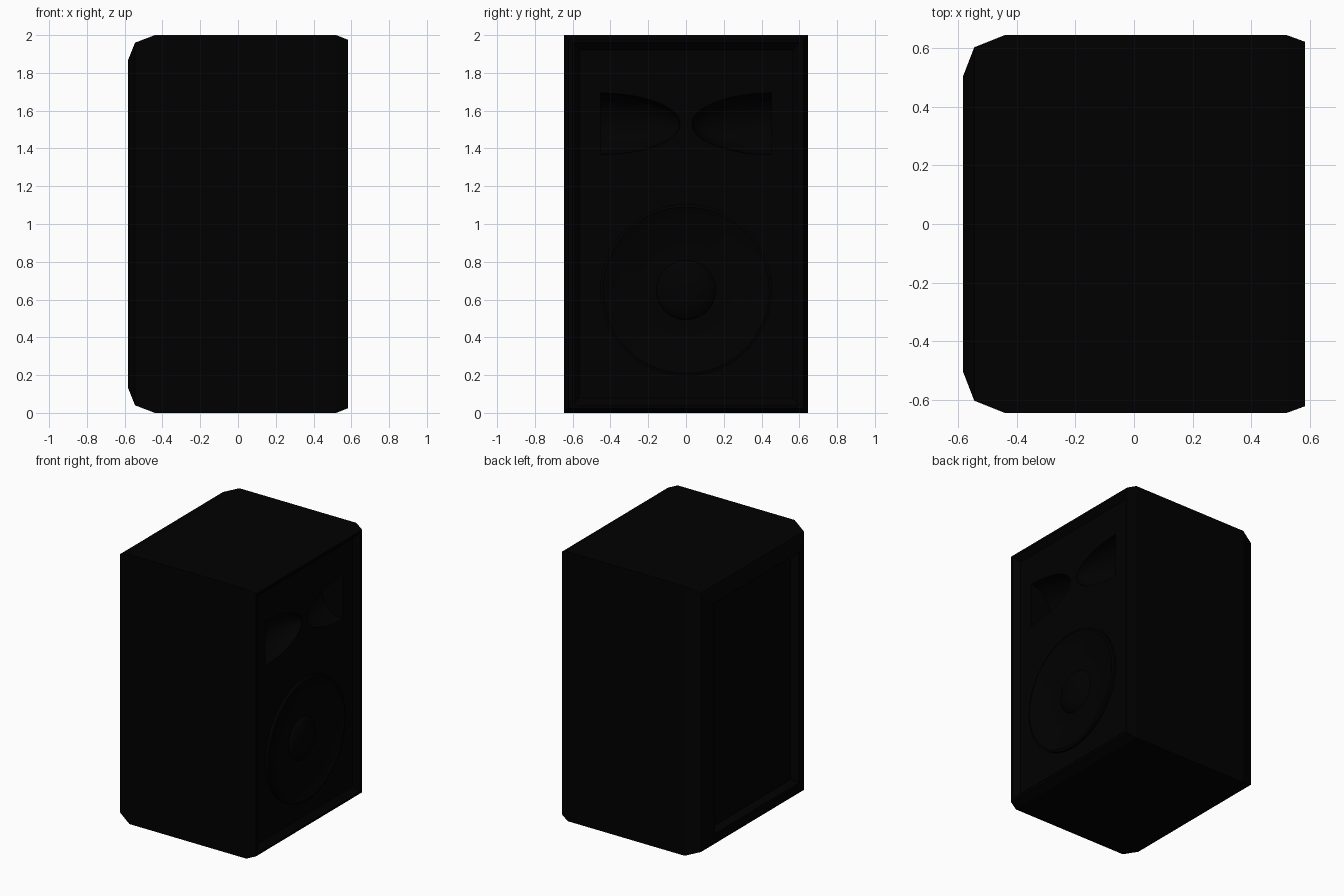
import bpy, bmesh
from math import cos, sin, pi, tau

if "Cube" in bpy.data.objects:
    bpy.data.objects.remove(bpy.data.objects["Cube"])

black = bpy.data.materials.new("black")
black.diffuse_color = (0.0, 0.0, 0.0, 1)
black.use_nodes = True
black.node_tree.nodes["Principled BSDF"].inputs["Base Color"].default_value = black.diffuse_color


def loft(name, rings, smooth=None):
    """Skin a list of equal-length closed rings and cap both ends."""
    bm = bmesh.new()
    rows = [[bm.verts.new(p) for p in r] for r in rings]
    n = len(rows[0])
    for a, b in zip(rows, rows[1:]):
        for i in range(n):
            j = (i + 1) % n
            bm.faces.new((a[i], a[j], b[j], b[i]))
    bm.faces.new(rows[0])
    bm.faces.new(rows[-1])
    bmesh.ops.recalc_face_normals(bm, faces=bm.faces)
    me = bpy.data.meshes.new(name)
    bm.to_mesh(me)
    bm.free()
    ob = bpy.data.objects.new(name, me)
    bpy.context.collection.objects.link(ob)
    me.materials.append(black)
    if smooth:
        bpy.ops.object.select_all(action='DESELECT')
        ob.select_set(True)
        bpy.context.view_layer.objects.active = ob
        bpy.ops.object.shade_smooth_by_angle(angle=smooth)
    return ob


def rect(x, y, h):
    return [(x, s * y, 1 + t * h) for s, t in ((-1, -1), (1, -1), (1, 1), (-1, 1))]


def disc(x, r, cz, n=64):
    return [(x, r * cos(tau * i / n), cz + r * sin(tau * i / n)) for i in range(n)]


# cabinet: recessed back panel, bevelled box, sloped lip around the baffle
BX = 0.545
cabinet = loft("cabinet", [rect(*s) for s in (
    (-0.52, 0.485, 0.845), (-0.583, 0.495, 0.855),
    (-0.583, 0.505, 0.865), (-0.545, 0.603, 0.96), (-0.44, 0.645, 1.0),
    (0.52, 0.645, 1.0), (0.583, 0.622, 0.975), (0.583, 0.60, 0.96),
    (BX, 0.565, 0.92))])


def carve(cutter):
    cutter.hide_render = True
    cutter.hide_viewport = True
    cut = cabinet.modifiers.new("carve", 'BOOLEAN')
    cut.object = cutter
    cut.operation = 'DIFFERENCE'
    cut.solver = 'EXACT'


# horn scoops: quarter-ellipsoid hollows, mirrored left and right
for side in (-1, 1):
    def oval(t):
        k, y = cos(t), side * (0.453 - 0.421 * sin(t))
        return [(BX + 0.17 * k * cos(tau * i / 48), y, 1.53 + 0.163 * k * sin(tau * i / 48))
                for i in range(48)]
    carve(loft("horn_cutter", [oval(pi / 2 * k / 16 * 0.995) for k in range(17)], 0.6))

# woofer: raised rim around a sunken shallow cone, set in a round hole
WZ = 0.65
carve(loft("woofer_hole_cutter", [disc(BX - 0.1, 0.44, WZ), disc(BX + 0.1, 0.44, WZ)]))
loft("woofer_rim_and_cone", [disc(x, r, WZ) for x, r in (
    (BX - 0.02, 0.455), (BX + 0.02, 0.455), (BX + 0.025, 0.44), (BX + 0.012, 0.41),
    (BX + 0.002, 0.36), (BX - 0.014, 0.28), (BX - 0.027, 0.2), (BX - 0.033, 0.155))], 0.6)

# dust cap dome
loft("dust_cap", [disc(BX - 0.035 + 0.06 * sin(a), 0.163 * cos(a), WZ)
                  for a in [pi / 2 * k / 10 for k in range(10)] + [pi / 2 * 0.98]], 0.6)
